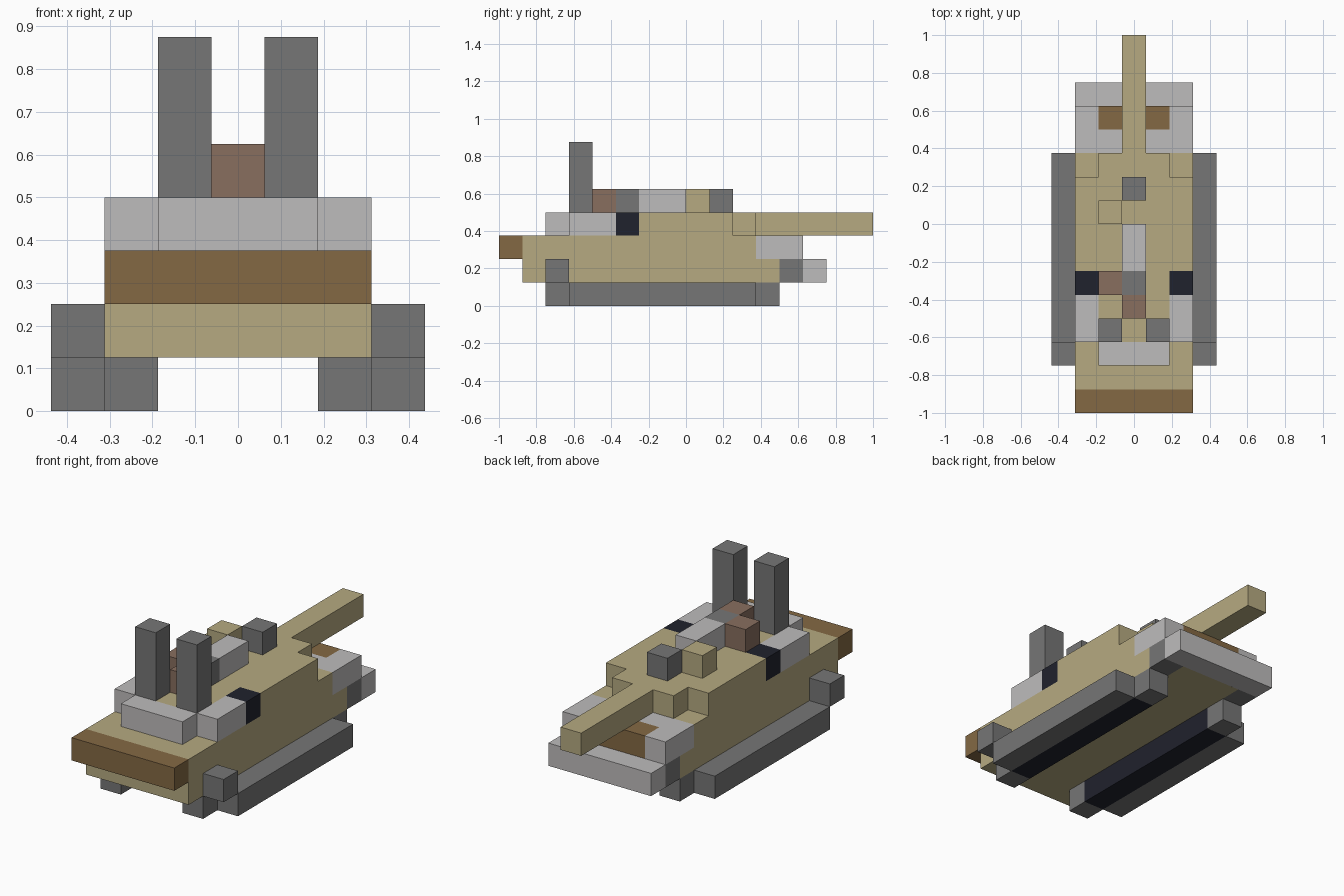
import bpy
import bmesh
from mathutils import Matrix, Vector

cube = bpy.data.objects.get("Cube")
if cube:
    bpy.data.objects.remove(cube, do_unlink=True)

UNIT = 0.125  # edge of one building block


def linear(channel):
    c = channel / 255
    return c / 12.92 if c <= 0.04045 else ((c + 0.055) / 1.055) ** 2.4


def material(name, hex_code):
    rgb = [linear(c) for c in bytes.fromhex(hex_code)]
    mat = bpy.data.materials.new(name)
    mat.use_nodes = True
    mat.diffuse_color = (*rgb, 1)
    bsdf = mat.node_tree.nodes["Principled BSDF"]
    bsdf.inputs["Base Color"].default_value = (*rgb, 1)
    return mat


tan = material("sand_tan", "b6aa81")
grey = material("dark_grey", "767676")
light = material("light_grey", "bebcbc")
brown = material("earth_brown", "846944")
clay = material("clay_brown", "886e5f")
navy = material("navy_black", "20222d")


def block(name, mat, cells, along, up, mirror=False):
    """Box over inclusive x cells (centre cell is zero), y and z block ranges."""
    low = Vector((cells[0] - 0.5, along[0] - 8, up[0])) * UNIT
    high = Vector((cells[-1] + 0.5, along[1] - 8, up[1])) * UNIT
    size, centre = high - low, (high + low) / 2
    bm = bmesh.new()
    for side in ((1, -1) if mirror else (1,)):
        spot = Vector((centre.x * side, centre.y, centre.z))
        bmesh.ops.create_cube(
            bm, size=1, matrix=Matrix.Translation(spot) @ Matrix.Diagonal((*size, 1)))
    mesh = bpy.data.meshes.new(name)
    bm.to_mesh(mesh)
    bm.free()
    mesh.materials.append(mat)
    obj = bpy.data.objects.new(name, mesh)
    bpy.context.collection.objects.link(obj)
    return obj


FULL, MIDDLE, CENTRE = (-2, 2), (-1, 1), (0,)
INNER, OUTER = (2,), (3,)
GROUND, LOWER, UPPER, DECK, TOP = [(level, level + 1) for level in range(5)]

# Running gear
block("outer_tracks", grey, OUTER, (3, 11), GROUND, mirror=True)
block("inner_tracks", navy, INNER, (3, 11), GROUND, mirror=True)
block("front_track_ends", grey, INNER, (2, 3), GROUND, mirror=True)
block("rear_track_ends", grey, INNER, (11, 12), GROUND, mirror=True)
block("front_fender_blocks", grey, OUTER, (2, 3), LOWER, mirror=True)
block("rear_fender_blocks", grey, INNER, (12, 13), LOWER, mirror=True)

# Hull
block("lower_hull", tan, FULL, (1, 12), LOWER)
block("lower_hull_tail", tan, MIDDLE, (12, 13), LOWER)
block("rear_plate", light, FULL, (13, 14), LOWER)
block("upper_hull", tan, FULL, (1, 11), UPPER)
block("front_bumper", brown, FULL, (0, 1), UPPER)
block("rear_hull_sides", light, INNER, (11, 13), UPPER, mirror=True)
block("rear_hull_floor", light, MIDDLE, (11, 12), UPPER)
block("rear_hatch", brown, MIDDLE, (12, 13), UPPER)

# Turret and barrel
block("turret_core", tan, MIDDLE, (3, 11), DECK)
block("turret_sides", tan, INNER, (6, 10), DECK, mirror=True)
block("turret_windows", navy, INNER, (5, 6), DECK, mirror=True)
block("turret_front_sides", light, INNER, (3, 5), DECK, mirror=True)
block("turret_front", light, MIDDLE, (2, 3), DECK)
block("barrel", tan, CENTRE, (11, 16), DECK)

# Details on the turret roof
block("exhaust_posts", grey, (1,), (3, 4), (4, 7), mirror=True)
block("roof_pack", clay, CENTRE, (4, 5), TOP)
block("roof_side_pack", clay, (-1,), (5, 6), TOP)
block("gun_mount", grey, CENTRE, (5, 6), TOP)
block("roof_gun", light, CENTRE, (6, 8), TOP)
block("roof_hatch", tan, (-1,), (8, 9), TOP)
block("roof_sight", grey, CENTRE, (9, 10), TOP)
